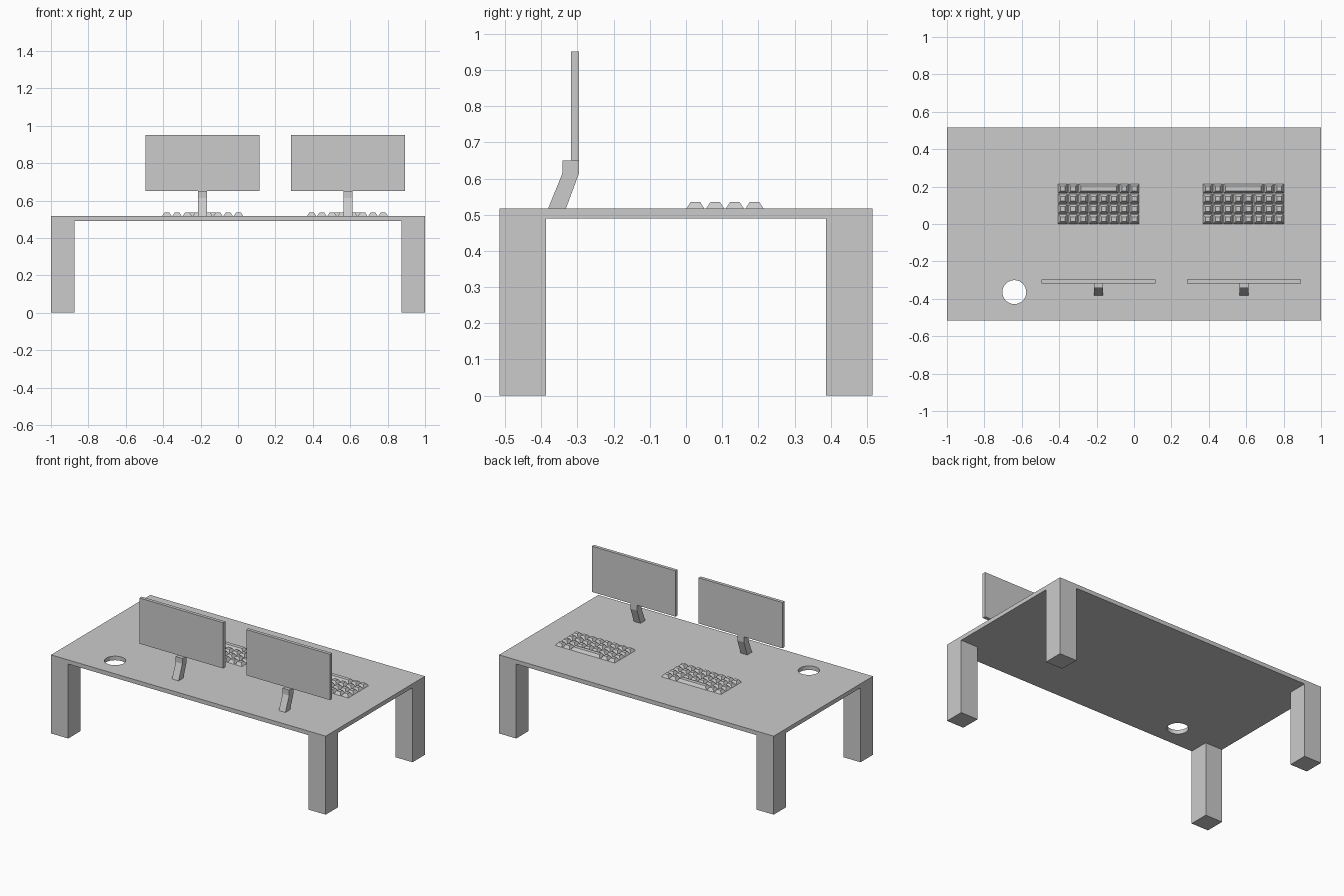
import bpy, bmesh

if "Cube" in bpy.data.objects:
    bpy.data.objects.remove(bpy.data.objects["Cube"])

TOP = 0.517      # desk surface height
UNDER = 0.49     # underside of the slab
HALF_Y = 0.516   # half depth of the desk


def add_mesh(name, bm):
    bmesh.ops.recalc_face_normals(bm, faces=bm.faces)
    me = bpy.data.meshes.new(name)
    bm.to_mesh(me)
    bm.free()
    ob = bpy.data.objects.new(name, me)
    bpy.context.collection.objects.link(ob)
    return ob


def add_frustum(bm, x0, x1, y0, y1, z0, z1, inset=0.0):
    i = inset
    lo = [bm.verts.new((x, y, z0)) for x, y in ((x0, y0), (x1, y0), (x1, y1), (x0, y1))]
    hi = [bm.verts.new((x, y, z1)) for x, y in
          ((x0 + i, y0 + i), (x1 - i, y0 + i), (x1 - i, y1 - i), (x0 + i, y1 - i))]
    bm.faces.new(lo[::-1])
    bm.faces.new(hi)
    for k in range(4):
        n = (k + 1) % 4
        bm.faces.new((lo[k], lo[n], hi[n], hi[k]))


def box(name, *bounds):
    bm = bmesh.new()
    add_frustum(bm, *bounds)
    return add_mesh(name, bm)


# Desk top with a round cable hole
desk = box("desk_top", -1, 1, -HALF_Y, HALF_Y, UNDER, TOP)
bpy.ops.mesh.primitive_cylinder_add(vertices=32, radius=0.064, depth=0.2,
                                    location=(-0.64, -0.364, 0.5))
cutter = bpy.context.object
cutter.name = "cable_hole_cutter"
cutter.hide_render = True
mod = desk.modifiers.new("cable_hole", 'BOOLEAN')
mod.operation = 'DIFFERENCE'
mod.solver = 'EXACT'
mod.object = cutter
bpy.ops.object.select_all(action='DESELECT')
bpy.context.view_layer.objects.active = desk
desk.select_set(True)
bpy.ops.object.modifier_apply(modifier=mod.name)
bpy.data.objects.remove(cutter)

# Four corner legs
for sx, side in ((-1, "left"), (1, "right")):
    for sy, end in ((-1, "front"), (1, "back")):
        xs = sorted((sx * 0.875, sx * 1.0))
        ys = sorted((sy * 0.387, sy * HALF_Y))
        box(f"{end}_{side}_leg", *xs, *ys, 0, UNDER)


# Bent monitor stand: side profile swept across its width
def stand(name, cx):
    profile = [(-0.381, TOP), (-0.332, TOP), (-0.296, 0.614),
               (-0.296, 0.65), (-0.342, 0.65), (-0.342, 0.614)]
    bm = bmesh.new()
    face = bm.faces.new([bm.verts.new((cx - 0.024, y, z)) for y, z in profile])
    ext = bmesh.ops.extrude_face_region(bm, geom=[face], use_keep_orig=True)
    verts = [g for g in ext["geom"] if isinstance(g, bmesh.types.BMVert)]
    bmesh.ops.translate(bm, verts=verts, vec=(0.048, 0, 0))
    return add_mesh(name, bm)


# Keyboard: tapered keys, with a wide space bar in the far row
def keyboard(name, cx):
    key, px, py = 0.05, 0.0547, 0.0545
    x0 = cx - (7 * px + key) / 2
    full = [(c, 1) for c in range(8)]
    space = [(0, 1), (1, 1), (2, 4), (6, 1), (7, 1)]
    bm = bmesh.new()
    for row in range(4):
        for col, span in (space if row == 3 else full):
            x, y = x0 + col * px, 0.001 + row * py
            add_frustum(bm, x, x + (span - 1) * px + key, y, y + key,
                        TOP, TOP + 0.019, 0.0125)
    return add_mesh(name, bm)


# Two workstations
for side, cx in (("left", -0.19), ("right", 0.588)):
    box(f"{side}_monitor", cx - 0.305, cx + 0.305, -0.318, -0.296, 0.65, 0.951)
    stand(f"{side}_monitor_stand", cx)
    keyboard(f"{side}_keyboard", cx + 0.001 if cx < 0 else cx - 0.003)
